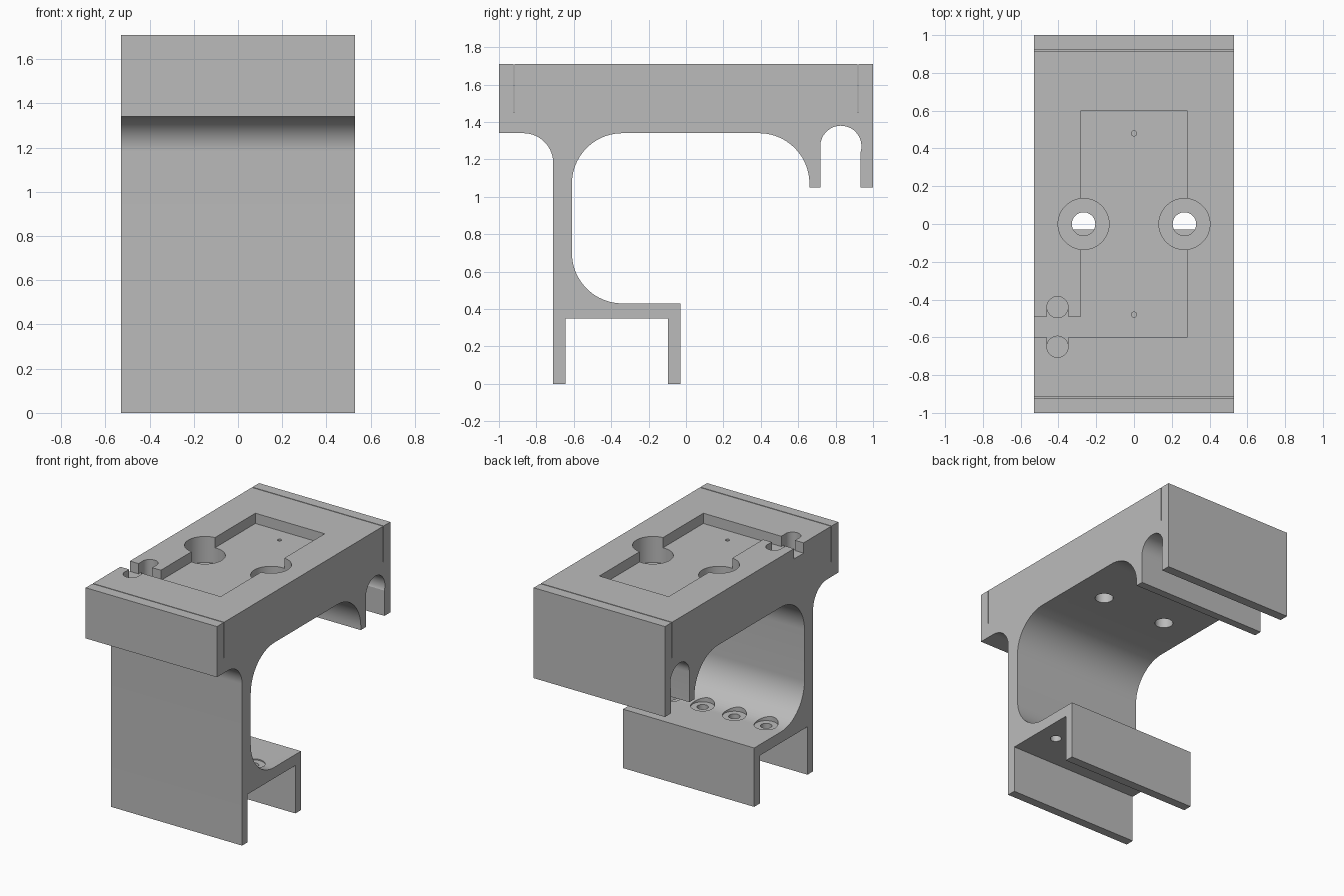
import bpy, bmesh, math

if "Cube" in bpy.data.objects:
    bpy.data.objects.remove(bpy.data.objects["Cube"])

W = 0.53          # half width along x
TOP = 1.71        # top of the plate
POCKET = 1.635    # pocket floor height


def arc(cy, cz, r, a0, a1, n=20):
    """Points on an arc in the y-z plane, angles in degrees."""
    out = []
    for i in range(n + 1):
        a = math.radians(a0 + (a1 - a0) * i / n)
        out.append((cy + r * math.cos(a), cz + r * math.sin(a)))
    return out


def slit(y):
    """Thin vertical saw cut down from the top face."""
    return [(y - 0.003, TOP), (y - 0.003, 1.45), (y + 0.003, 1.45), (y + 0.003, TOP)]


def make_object(name, bm):
    bmesh.ops.recalc_face_normals(bm, faces=bm.faces)
    mesh = bpy.data.meshes.new(name)
    bm.to_mesh(mesh)
    bm.free()
    ob = bpy.data.objects.new(name, mesh)
    bpy.context.collection.objects.link(ob)
    return ob


def cut(target, bm):
    """Subtract a bmesh solid from the target and discard the cutter."""
    cutter = make_object("cutter", bm)
    cutter.hide_render = True
    mod = target.modifiers.new("cut", 'BOOLEAN')
    mod.operation = 'DIFFERENCE'
    mod.solver = 'EXACT'
    mod.object = cutter
    bpy.context.view_layer.objects.active = target
    bpy.ops.object.modifier_apply(modifier=mod.name)
    bpy.data.objects.remove(cutter, do_unlink=True)


def cut_box(target, x0, x1, y0, y1, z0, z1):
    bm = bmesh.new()
    bmesh.ops.create_cube(bm, size=1)
    for v in bm.verts:
        v.co = ((x0 + x1) / 2 + v.co.x * (x1 - x0),
                (y0 + y1) / 2 + v.co.y * (y1 - y0),
                (z0 + z1) / 2 + v.co.z * (z1 - z0))
    cut(target, bm)


def cut_hole(target, x, y, r, z0, z1, n=48):
    bm = bmesh.new()
    bmesh.ops.create_cone(bm, cap_ends=True, segments=n, radius1=r, radius2=r, depth=z1 - z0)
    bmesh.ops.translate(bm, verts=bm.verts, vec=(x, y, (z0 + z1) / 2))
    cut(target, bm)


# Bracket body: side profile extruded across the width
profile = [(-1, 1.34), (-1, TOP)] + slit(-0.92) + slit(0.92)
profile += [(1, TOP), (1, 1.05), (0.932, 1.05), (0.932, 1.235)]
profile += arc(0.828, 1.27, 0.11, -18, 180)                          # cable slot
profile += [(0.718, 1.05), (0.66, 1.05)]
profile += arc(0.39, 1.07, 0.27, 0, 90)                              # under-plate fillets
profile += arc(-0.34, 1.07, 0.27, 90, 180)
profile += arc(-0.34, 0.70, 0.27, 180, 270)
profile += [(-0.03, 0.43), (-0.03, 0), (-0.095, 0), (-0.095, 0.35),  # lower channel
            (-0.645, 0.35), (-0.645, 0), (-0.71, 0)]
profile += arc(-0.87, 1.18, 0.16, 0, 90)[:-1] + [(-0.87, 1.34)]

bm = bmesh.new()
face = bm.faces.new([bm.verts.new((-W, y, z)) for y, z in profile])
ext = bmesh.ops.extrude_face_region(bm, geom=[face])
moved = [g for g in ext["geom"] if isinstance(g, bmesh.types.BMVert)]
bmesh.ops.translate(bm, verts=moved, vec=(2 * W, 0, 0))
bracket = make_object("mounting_bracket", bm)

# Top pocket with the side cable channel and its tie slot
cut_box(bracket, -0.28, 0.28, -0.6, 0.6, POCKET, 1.9)
cut_box(bracket, -0.7, -0.2, -0.6, -0.49, POCKET, 1.9)
cut_box(bracket, -0.46, -0.35, -0.65, -0.44, POCKET, 1.9)
for y in (-0.65, -0.44):
    cut_hole(bracket, -0.405, y, 0.056, 1.52, 1.9)

# Counterbored bolt holes and small pilot holes in the plate
for s in (-1, 1):
    cut_hole(bracket, 0.267 * s, 0, 0.135, 1.52, 1.9, 64)
    cut_hole(bracket, 0.267 * s, 0, 0.062, 1.2, 1.9)
    cut_hole(bracket, 0, 0.48 * s, 0.014, 1.54, 1.9, 20)

# Row of screw holes in the lower shelf
for x in (-0.385, -0.128, 0.128, 0.385):
    cut_hole(bracket, x, -0.375, 0.08, 0.422, 0.6)
    cut_hole(bracket, x, -0.375, 0.038, 0.3, 0.6, 32)

# Single grey colour
grey = bpy.data.materials.new("grey")
grey.diffuse_color = (0.5, 0.5, 0.5, 1)
grey.use_nodes = True
grey.node_tree.nodes["Principled BSDF"].inputs["Base Color"].default_value = grey.diffuse_color
bracket.data.materials.clear()
bracket.data.materials.append(grey)
for p in bracket.data.polygons:
    p.material_index = 0

bpy.ops.object.select_all(action='DESELECT')
bracket.select_set(True)
bpy.context.view_layer.objects.active = bracket
bpy.ops.object.shade_smooth_by_angle(angle=math.radians(30))
